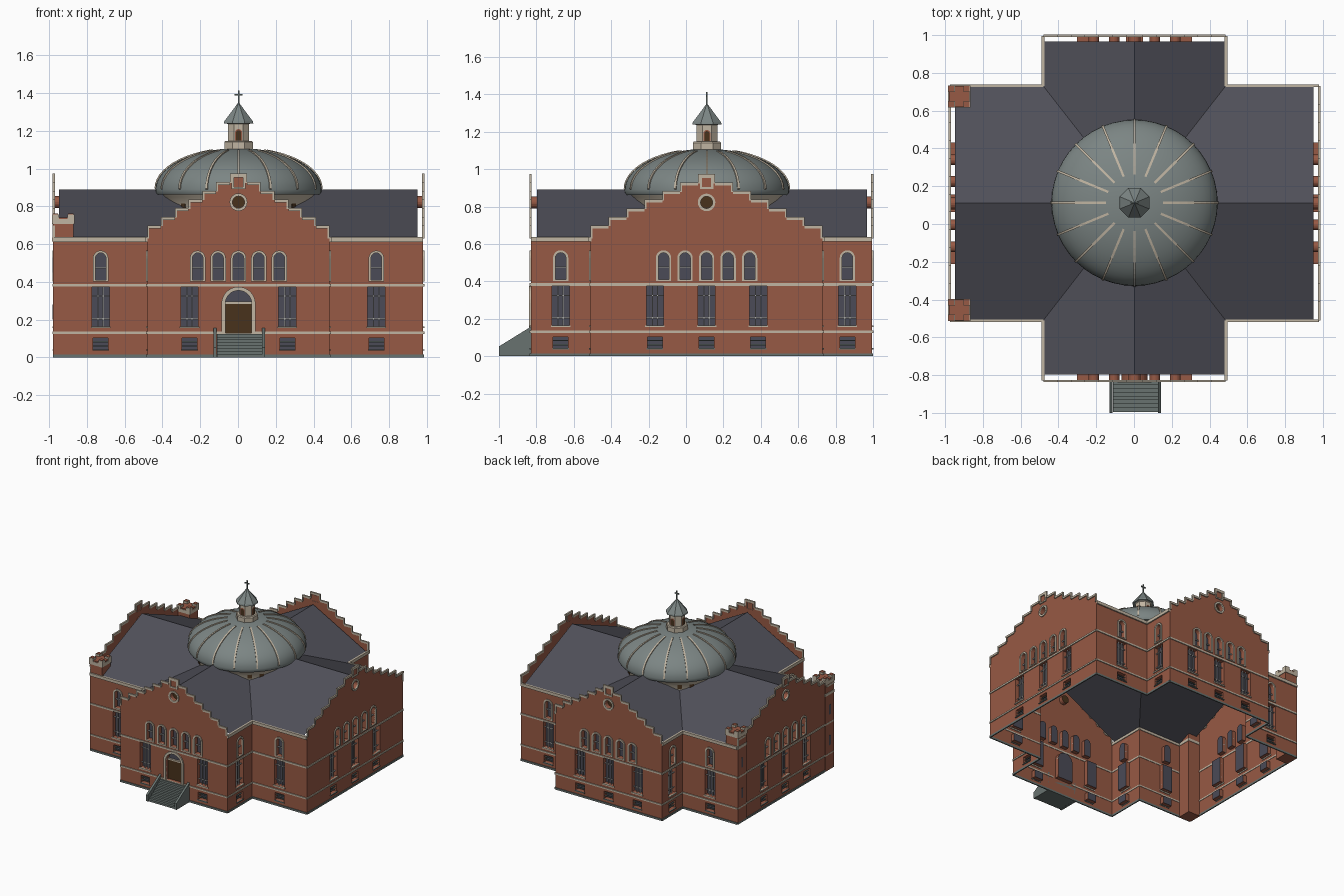
import bpy, bmesh, math
from mathutils import Matrix, Vector

cube = bpy.data.objects.get("Cube")
if cube:
    bpy.data.objects.remove(cube, do_unlink=True)

COLOURS = {
    "brick": (0.31, 0.10, 0.058), "cream_trim": (0.53, 0.46, 0.36),
    "roof_slate": (0.08, 0.08, 0.10), "dome_metal": (0.20, 0.235, 0.23),
    "stone": (0.14, 0.17, 0.16), "glass": (0.07, 0.07, 0.095),
    "door_wood": (0.065, 0.032, 0.012), "window_bar": (0.42, 0.42, 0.42),
}
NAMES = list(COLOURS)
BRICK, TRIM, SLATE, DOME, STONE, GLASS, WOOD, BAR = range(8)
MATS = []
for key, rgb in COLOURS.items():
    m = bpy.data.materials.new(key)
    m.use_nodes = True
    m.diffuse_color = (*rgb, 1)
    m.node_tree.nodes["Principled BSDF"].inputs["Base Color"].default_value = (*rgb, 1)
    MATS.append(m)


def finish(bm, name, matrix=None, smooth=False):
    if matrix:
        bm.transform(matrix)
    me = bpy.data.meshes.new(name)
    bm.to_mesh(me)
    bm.free()
    for m in MATS:
        me.materials.append(m)
    ob = bpy.data.objects.new(name, me)
    bpy.context.collection.objects.link(ob)
    if smooth:
        bpy.ops.object.select_all(action="DESELECT")
        ob.select_set(True)
        bpy.context.view_layer.objects.active = ob
        bpy.ops.object.shade_smooth_by_angle(angle=math.radians(35))
    return ob


def box(bm, x0, x1, y0, y1, z0, z1, mat):
    size = Matrix.Diagonal((x1 - x0, y1 - y0, z1 - z0, 1))
    mid = Matrix.Translation(((x0 + x1) / 2, (y0 + y1) / 2, (z0 + z1) / 2))
    for v in bmesh.ops.create_cube(bm, size=1, matrix=mid @ size)["verts"]:
        for f in v.link_faces:
            f.material_index = mat


def lathe(name, profile, segs, mat, centre, smooth=True, turn=0):
    bm = bmesh.new()
    rings = [[bm.verts.new((r * math.cos(turn + 2 * math.pi * i / segs),
                            r * math.sin(turn + 2 * math.pi * i / segs), z))
              for i in range(segs)] for r, z in profile]
    for a, b in zip(rings, rings[1:]):
        for i in range(segs):
            j = (i + 1) % segs
            bm.faces.new((a[i], a[j], b[j], b[i])).material_index = mat
    return finish(bm, name, Matrix.Translation(centre), smooth)


# Opening outlines, in wall coordinates (along, up)
def rect(u, z0, w, z1):
    return [(u - w, z0), (u + w, z0), (u + w, z1), (u - w, z1)]


def arch(u, z0, w, spring, n=10):
    arc = [(u + w * math.cos(math.pi * i / n), spring + w * math.sin(math.pi * i / n))
           for i in range(n + 1)]
    return [(u - w, z0), (u + w, z0)] + arc


def circle(u, z, r, n=20):
    return [(u + r * math.cos(2 * math.pi * i / n), z + r * math.sin(2 * math.pi * i / n))
            for i in range(n)]


def ring(bm, inner, outer, d=0.008):
    n = len(inner)
    loops = [[bm.verts.new((u, z, h)) for u, z in pts]
             for pts, h in ((inner, -0.002), (inner, d), (outer, d), (outer, 0))]
    for a, b in zip(loops, loops[1:]):
        for i in range(n):
            j = (i + 1) % n
            bm.faces.new((a[i], b[i], b[j], a[j])).material_index = TRIM


# Wall sheet with recessed openings
def wall_sheet(name, outline, openings, matrix, depth=0.034):
    bm = bmesh.new()
    loops = []
    for pts in [outline] + [o[0] for o in openings]:
        vs = [bm.verts.new((u, z, 0)) for u, z in pts]
        loops.append(vs)
        for i in range(len(vs)):
            bm.edges.new((vs[i - 1], vs[i]))
    bmesh.ops.triangle_fill(bm, edges=bm.edges[:], use_beauty=True, normal=(0, 0, 1))
    bm.normal_update()
    for f in bm.faces:
        if f.normal.z < 0:
            f.normal_flip()
    for vs, (pts, mat) in zip(loops[1:], openings):
        back = [bm.verts.new((u, z, -depth)) for u, z in pts]
        for i in range(len(vs)):
            bm.faces.new((vs[i - 1], vs[i], back[i], back[i - 1]))
        bm.faces.new(back).material_index = mat
    finish(bm, name, matrix)


CX, CY = 0.003, 0.112
L, l, r, R = -0.975, -0.48, 0.485, 0.98
F, f, b, B = -0.83, -0.51, 0.73, 0.995
PLAN = [(l, F), (r, F), (r, f), (R, f), (R, b), (r, b),
        (r, B), (l, B), (l, b), (L, b), (L, f), (l, f)]
SIDES = ["front", "left", "back", "right"]
EAVE, SHOULDER, PEAK, STEPS = 0.63, 0.695, 0.97, 6


def build_wall(i):
    p, q = Vector((*PLAN[i], 0)), Vector((*PLAN[(i + 1) % 12], 0))
    half, along, up = (q - p).length / 2, (q - p).normalized(), Vector((0, 0, 1))
    out = along.cross(up)
    M = Matrix.Translation((p + q) / 2) @ Matrix((along, up, out)).transposed().to_4x4()
    gable, front = i % 3 == 0, i == 0
    name = SIDES[i // 3] + ("_gable", "_return_a", "_return_b")[i % 3]
    trim, holes = bmesh.new(), []
    outline = [(-half, 0), (half, 0), (half, EAVE), (-half, EAVE)]
    gap = 0.108 if half < 0.55 else 0.115
    lower, upper = [0], [0]
    if gable:
        lower = [-gap * 2.4, gap * 2.4] + ([] if front else [0])
        upper = [gap * k for k in range(-2, 3)]
        # Stepped gable with its coping
        run, rise = (half - 0.045) / STEPS, (PEAK - SHOULDER) / STEPS
        right = []
        for k in range(STEPS + 1):
            u0, z = half - run * k, SHOULDER + rise * k
            u1 = u0 - run if k < STEPS else -u0
            right += [(u0, z), (u1, z)]
            low = z - rise if k else EAVE
            for s in (1, -1):
                a, c = sorted((s * u0, s * u1))
                box(trim, a, c, z - 0.012, z + 0.004, -0.005, 0.008, TRIM)
                a, c = sorted((s * u0, s * (u0 - 0.01)))
                box(trim, a, c, low, z, -0.005, 0.007, TRIM)
        right.pop()
        outline = outline[:2] + right + [(-u, z) for u, z in reversed(right)]
        # Round window and square panel frame
        holes.append((circle(0, 0.822, 0.032), WOOD))
        ring(trim, circle(0, 0.822, 0.032), circle(0, 0.822, 0.047))
        ring(trim, rect(0, 0.903, 0.025, 0.953), rect(0, 0.893, 0.036, 0.963))
    else:
        box(trim, -half, half, 0.612, 0.637, -0.005, 0.01, TRIM)
    # Arched upper windows
    for u in upper:
        hole = arch(u, 0.41, 0.028, 0.525)
        holes.append((hole, GLASS))
        ring(trim, hole, arch(u, 0.402, 0.041, 0.525))
        box(trim, u - 0.028, u + 0.028, 0.47, 0.479, -0.022, -0.014, BAR)
    # Tall lower windows and basement vents
    for u in lower:
        holes.append((rect(u, 0.165, 0.046, 0.374), GLASS))
        for s in (-0.014, 0.014):
            box(trim, u + s - 0.003, u + s + 0.003, 0.165, 0.374, -0.022, -0.014, BAR)
        for z in (0.205, 0.325):
            box(trim, u - 0.046, u + 0.046, z - 0.003, z + 0.003, -0.022, -0.014, BAR)
        box(trim, u - 0.052, u + 0.052, 0.155, 0.165, -0.005, 0.008, TRIM)
        holes.append((rect(u, 0.043, 0.04, 0.102), GLASS))
        for z in (0.058, 0.08):
            box(trim, u - 0.04, u + 0.04, z, z + 0.006, -0.02, -0.01, STONE)
        box(trim, u - 0.044, u + 0.044, 0.036, 0.043, -0.003, 0.008, STONE)
    # String courses and plinth
    box(trim, -half, half, 0.376, 0.39, -0.003, 0.007, TRIM)
    spans = [(-half, -0.09), (0.09, half)] if front else [(-half, half)]
    for a, c in spans:
        box(trim, a, c, 0.124, 0.136, -0.003, 0.007, TRIM)
    box(trim, -half, half, 0, 0.015, -0.003, 0.006, STONE)
    # Entrance
    if front:
        hole = arch(0, 0.128, 0.07, 0.284, 16)
        holes.append((hole, GLASS))
        ring(trim, hole, arch(0, 0.12, 0.09, 0.284, 16), 0.01)
        box(trim, -0.07, 0.07, 0.128, 0.284, -0.033, -0.025, WOOD)
        box(trim, -0.07, 0.07, 0.284, 0.295, -0.033, -0.018, TRIM)
    wall_sheet(name + "_wall", outline, holes, M)
    finish(trim, name + "_trim", M)


for i in range(12):
    build_wall(i)

# Cross-shaped slate roof, open beneath
bm = bmesh.new()
inner = [(l, f), (r, f), (r, b), (l, b)]
ends = [(0, -0.797), (0.95, 0), (0, 0.967), (-0.947, 0)]
for k, (ex, ey) in enumerate(ends):
    ns = k % 2 == 0
    tip = (CX, ey, 0.89) if ns else (ex, CY, 0.89)
    for x, y in (inner[k], inner[(k + 1) % 4]):
        eave = (x, ey, EAVE) if ns else (ex, y, EAVE)
        face = bm.faces.new([bm.verts.new(c) for c in (eave, (x, y, EAVE), (CX, CY, 0.89), tip)])
        face.material_index = SLATE
        face.normal_update()
        if face.normal.z < 0:
            face.normal_flip()
finish(bm, "cross_roof")

# Corner towers
for label, y in (("front", -0.455), ("back", 0.675)):
    bm = bmesh.new()
    x, h = -0.926, 0.055
    box(bm, x - h, x + h, y - h, y + h, 0, 0.742, BRICK)
    box(bm, x - h - 0.004, x + h + 0.004, y - h - 0.004, y + h + 0.004, 0.706, 0.733, TRIM)
    box(bm, x - h - 0.003, x + h + 0.003, y - h - 0.003, y + h + 0.003, 0.613, 0.635, TRIM)
    for sx in (-1, 1):
        for sy in (-1, 1):
            mx, my = x + sx * 0.041, y + sy * 0.041
            box(bm, mx - 0.018, mx + 0.018, my - 0.018, my + 0.018, 0.73, 0.758, TRIM)
            box(bm, mx - 0.015, mx + 0.015, my - 0.015, my + 0.015, 0.73, 0.761, BRICK)
    for z in (0.2, 0.45):
        box(bm, x - h - 0.002, x - h, y - 0.01, y + 0.01, z, z + 0.08, GLASS)
    finish(bm, label + "_corner_tower")

# Drum, dome and ribs
C = (CX, CY, 0)
lathe("drum", [(0.365, 0.755), (0.37, 0.81), (0.40, 0.85), (0.41, 0.865)], 48, TRIM, C)
arc = [(0.44 * math.cos(t), 0.89 + 0.218 * math.sin(t))
       for t in (math.pi / 2 * k / 14 for k in range(14))]
lathe("dome", [(0.40, 0.862), (0.432, 0.862), (0.44, 0.875)] + arc + [(0.001, 1.108)], 48, DOME, C)
bm = bmesh.new()
for k in range(16):
    turn = Matrix.Rotation(2 * math.pi * k / 16, 3, "Z")
    rows = [[bm.verts.new(turn @ Vector((rad + e, s * 0.006, z + e)))
             for s, e in ((-1, -0.004), (-1, 0.005), (1, 0.005), (1, -0.004))]
            for rad, z in arc if rad > 0.11]
    for a, c in zip(rows, rows[1:]):
        for j in range(3):
            bm.faces.new((a[j], a[j + 1], c[j + 1], c[j])).material_index = TRIM
    bm.faces.new(rows[0]).material_index = TRIM
bmesh.ops.recalc_face_normals(bm, faces=bm.faces[:])
finish(bm, "dome_ribs", Matrix.Translation(C))
for k in range(8):
    bm = bmesh.new()
    box(bm, 0.364, 0.373, -0.016, 0.016, 0.785, 0.825, WOOD)
    angle = math.radians(90 * (k // 2) + (38 if k % 2 else 52))
    finish(bm, "drum_vent", Matrix.Translation(C) @ Matrix.Rotation(angle, 4, "Z"))

# Lantern
T = math.pi / 8
lathe("lantern_base", [(0.082, 1.095), (0.082, 1.14), (0.076, 1.147), (0.001, 1.147)], 8, TRIM, C, False, T)
lathe("lantern_body", [(0.061, 1.145), (0.061, 1.235), (0.075, 1.242)], 8, TRIM, C, False, T)
lathe("lantern_roof", [(0.001, 1.238), (0.085, 1.238), (0.082, 1.25), (0.004, 1.347)], 8, DOME, C, False, T)
for k in range(4):
    bm = bmesh.new()
    for pts, d, mat in ((arch(0, 1.15, 0.019, 1.19), 0.058, BRICK), (arch(0, 1.15, 0.013, 1.19), 0.06, WOOD)):
        bm.faces.new([bm.verts.new((d, u, z)) for u, z in pts]).material_index = mat
    finish(bm, "lantern_opening", Matrix.Translation(C) @ Matrix.Rotation(math.pi / 2 * k, 4, "Z"))
bm = bmesh.new()
box(bm, -0.004, 0.004, -0.004, 0.004, 1.33, 1.413, STONE)
box(bm, -0.021, 0.021, -0.004, 0.004, 1.386, 1.394, STONE)
finish(bm, "finial_cross", Matrix.Translation(C))

# Entrance stairs with sloping cheeks
bm = bmesh.new()
n = 8
for k in range(n):
    y = -0.995 + 0.165 * k / n
    box(bm, CX - 0.115, CX + 0.125, y, -0.83, 0.125 * k / n, 0.125 * (k + 1) / n, STONE)
for x in (-0.125, 0.132):
    side = [bm.verts.new((CX + x - 0.009, y, z))
            for y, z in ((-1, 0), (-0.83, 0), (-0.83, 0.157), (-1, 0.052))]
    ext = bmesh.ops.extrude_face_region(bm, geom=[bm.faces.new(side)])["geom"]
    bmesh.ops.translate(bm, vec=(0.018, 0, 0), verts=[g for g in ext if isinstance(g, bmesh.types.BMVert)])
for face in bm.faces:
    face.material_index = STONE
bmesh.ops.recalc_face_normals(bm, faces=bm.faces[:])
finish(bm, "entrance_stairs")
